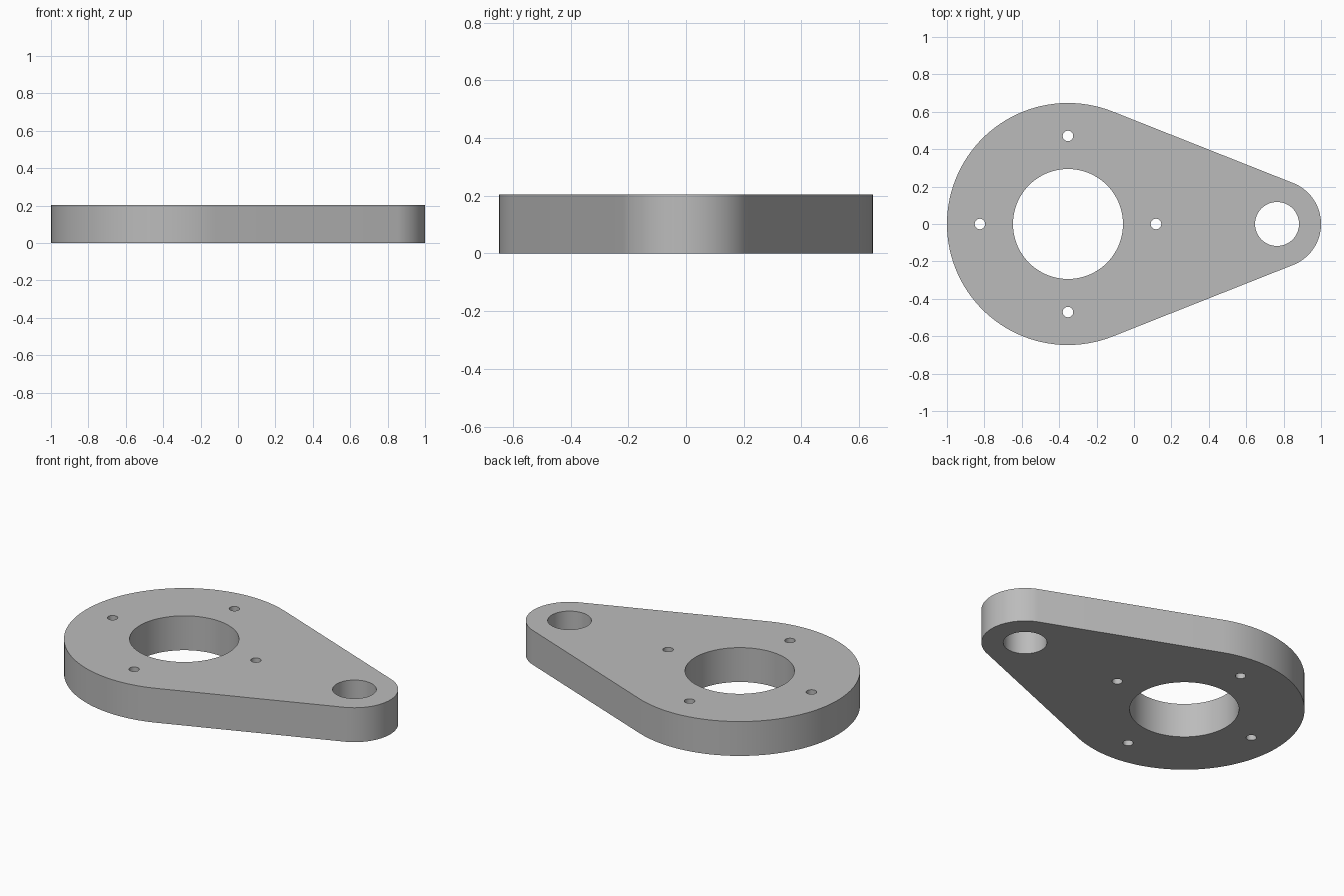
import bpy, bmesh
from math import cos, sin, acos, pi, tau, radians

if "Cube" in bpy.data.objects:
    bpy.data.objects.remove(bpy.data.objects["Cube"])

UNIT = 2 / 170                       # plate is 170 units long
BIG_R, END_R = 55 * UNIT, 20 * UNIT  # radii of the two rounded ends
BIG_X, END_X = -1 + BIG_R, 1 - END_R
THICKNESS = 0.204


def arc(cx, cy, r, start, end, steps):
    """Points along an arc, both ends included."""
    angles = [start + (end - start) * i / steps for i in range(steps + 1)]
    return [(cx + r * cos(a), cy + r * sin(a), 0) for a in angles]


def circle(cx, cy, r, steps):
    return arc(cx, cy, r, 0, tau, steps)[:-1]


def add_loop(bm, points):
    verts = [bm.verts.new(p) for p in points]
    return [bm.edges.new((v, verts[i - 1])) for i, v in enumerate(verts)]


# Outline: two arcs joined by their common tangents
tangent = acos((BIG_R - END_R) / (END_X - BIG_X))
outline = arc(BIG_X, 0, BIG_R, tangent, tau - tangent, 72)
outline += arc(END_X, 0, END_R, -tangent, tangent, 40)

# Bore, pivot hole and four bolt holes
loops = [outline,
         circle(BIG_X, 0, 25 * UNIT, 80),
         circle(END_X, 0, 10 * UNIT, 56)]
for k in range(4):
    a = k * pi / 2
    loops.append(circle(BIG_X + 40 * UNIT * cos(a), 40 * UNIT * sin(a),
                        2.4 * UNIT, 32))

# Fill the profile and extrude it to a plate
bm = bmesh.new()
edges = [e for points in loops for e in add_loop(bm, points)]
bmesh.ops.triangle_fill(bm, edges=edges, use_beauty=True, normal=(0, 0, 1))
result = bmesh.ops.extrude_face_region(bm, geom=bm.faces[:], use_keep_orig=True)
top = [g for g in result["geom"] if isinstance(g, bmesh.types.BMVert)]
bmesh.ops.translate(bm, verts=top, vec=(0, 0, THICKNESS))
bmesh.ops.recalc_face_normals(bm, faces=bm.faces[:])

mesh = bpy.data.meshes.new("mounting_plate")
bm.to_mesh(mesh)
bm.free()
plate = bpy.data.objects.new("mounting_plate", mesh)
bpy.context.collection.objects.link(plate)

# Plain grey metal
grey = bpy.data.materials.new("grey")
grey.use_nodes = True
color = (0.5, 0.5, 0.5, 1)
grey.diffuse_color = color
grey.node_tree.nodes["Principled BSDF"].inputs["Base Color"].default_value = color
mesh.materials.append(grey)

# Smooth curved walls, sharp rims
bpy.ops.object.select_all(action="DESELECT")
plate.select_set(True)
bpy.context.view_layer.objects.active = plate
bpy.ops.object.shade_smooth_by_angle(angle=radians(30))
